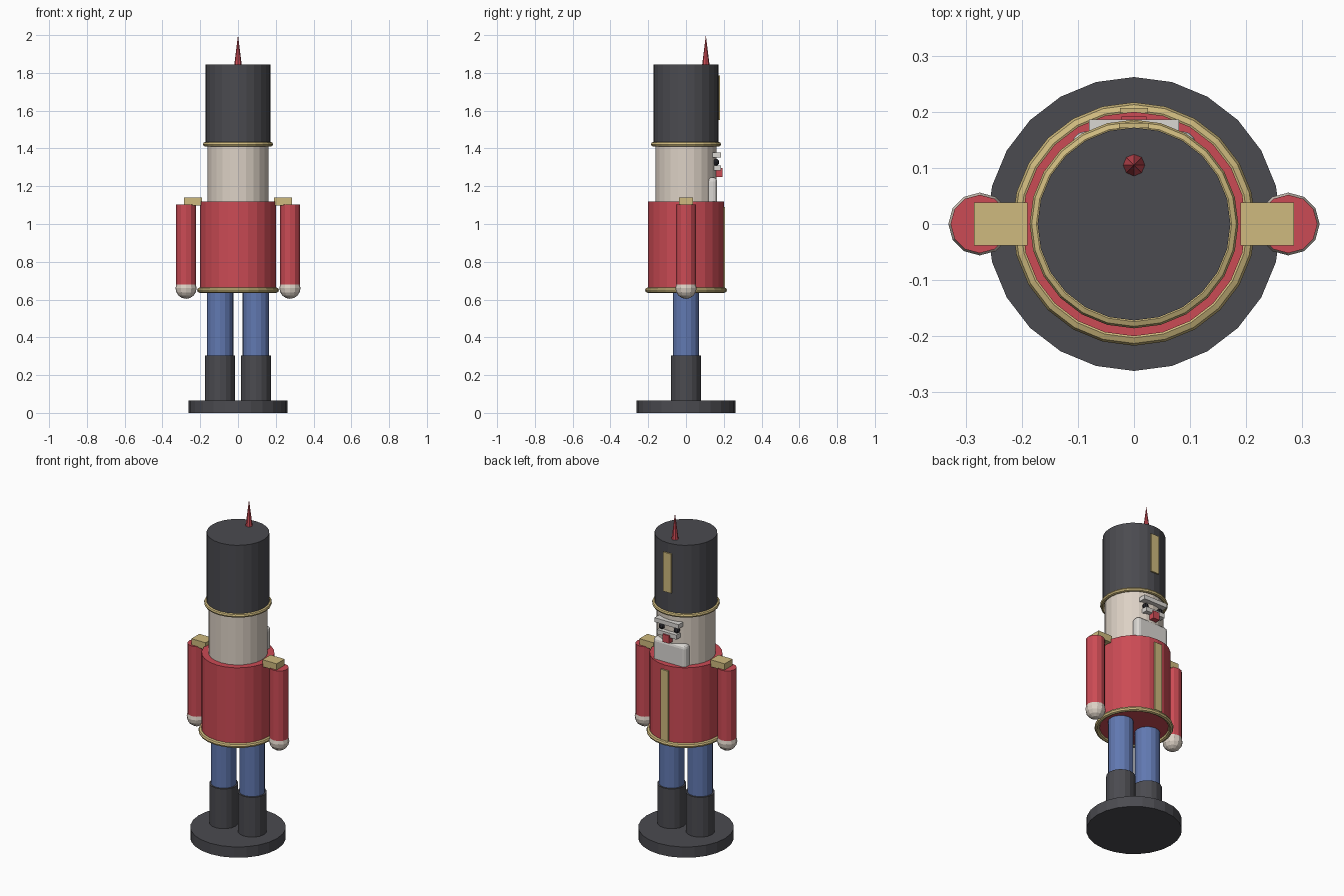
import bpy

old = bpy.data.objects.get("Cube")
if old:
    bpy.data.objects.remove(old, do_unlink=True)


def material(name, rgb):
    m = bpy.data.materials.new(name)
    m.use_nodes = True
    m.diffuse_color = (*rgb, 1)
    m.node_tree.nodes["Principled BSDF"].inputs["Base Color"].default_value = (*rgb, 1)
    return m


RED = material("red", (0.60, 0.07, 0.09))
BLACK = material("charcoal", (0.07, 0.07, 0.08))
GOLD = material("gold", (0.62, 0.49, 0.21))
CREAM = material("cream", (0.72, 0.64, 0.56))
WHITE = material("off white", (0.70, 0.68, 0.65))
BLUE = material("blue", (0.12, 0.19, 0.44))
EYE = material("eye black", (0.02, 0.02, 0.025))


def finish(name, mat):
    ob = bpy.context.object
    ob.name = name
    ob.data.materials.append(mat)
    return ob


def cylinder(name, mat, r, z0, z1, x=0, y=0, sides=24, top=None):
    bpy.ops.mesh.primitive_cone_add(
        vertices=sides, radius1=r, radius2=r if top is None else top,
        depth=z1 - z0, location=(x, y, (z0 + z1) / 2))
    return finish(name, mat)


def box(name, mat, x, y, z, bevel=0):
    spans = (x, y, z)
    bpy.ops.mesh.primitive_cube_add(size=1, location=[(a + b) / 2 for a, b in spans])
    ob = finish(name, mat)
    ob.scale = [b - a for a, b in spans]
    bpy.ops.object.transform_apply(location=False, rotation=False)
    if bevel:
        mod = ob.modifiers.new("Rounded", "BEVEL")
        mod.width, mod.segments = bevel, 3
    return ob


def ring(name, mat, r, thick, z):
    bpy.ops.mesh.primitive_torus_add(
        major_radius=r, minor_radius=thick, major_segments=24,
        minor_segments=8, location=(0, 0, z))
    return finish(name, mat)


def ball(name, mat, r, loc, segments=12, rings=8):
    bpy.ops.mesh.primitive_uv_sphere_add(
        segments=segments, ring_count=rings, radius=r, location=loc)
    return finish(name, mat)


# Stand, body, head and hat
cylinder("stand", BLACK, 0.262, 0, 0.065)
cylinder("coat", RED, 0.2, 0.65, 1.118)
ring("coat_hem", GOLD, 0.203, 0.014, 0.65)
cylinder("head", CREAM, 0.162, 1.1, 1.43)
cylinder("hat", BLACK, 0.172, 1.42, 1.845)
ring("hat_brim", GOLD, 0.174, 0.012, 1.422)
cylinder("plume", RED, 0.02, 1.84, 2.0, y=0.105, sides=8, top=0)

# Paired limbs and eyes
for side, s in (("left", 1), ("right", -1)):
    cylinder(side + "_leg", BLUE, 0.07, 0.29, 0.66, x=s * 0.095, sides=16)
    cylinder(side + "_boot", BLACK, 0.08, 0.06, 0.305, x=s * 0.095, sides=16)
    cylinder(side + "_arm", RED, 0.052, 0.655, 1.103, x=s * 0.275, sides=12)
    ball(side + "_hand", CREAM, 0.056, (s * 0.275, 0, 0.66))
    box(side + "_epaulette", GOLD, sorted((s * 0.19, s * 0.285)),
        (-0.038, 0.038), (1.098, 1.14))
    ball(side + "_eye", EYE, 0.018, (s * 0.05, 0.158, 1.327), 8, 6)

# Face
box("brow", WHITE, (-0.08, 0.08), (0.14, 0.186), (1.352, 1.378))
box("moustache", WHITE, (-0.065, 0.065), (0.145, 0.184), (1.283, 1.31))
box("mouth", RED, (-0.022, 0.022), (0.15, 0.192), (1.25, 1.297))
box("beard", WHITE, (-0.11, 0.11), (0.107, 0.165), (1.08, 1.247), 0.022)

# Gold trim plates
box("coat_trim", GOLD, (-0.025, 0.025), (0.198, 0.207), (0.665, 1.09))
box("hat_plate", GOLD, (-0.027, 0.027), (0.171, 0.18), (1.55, 1.787))
